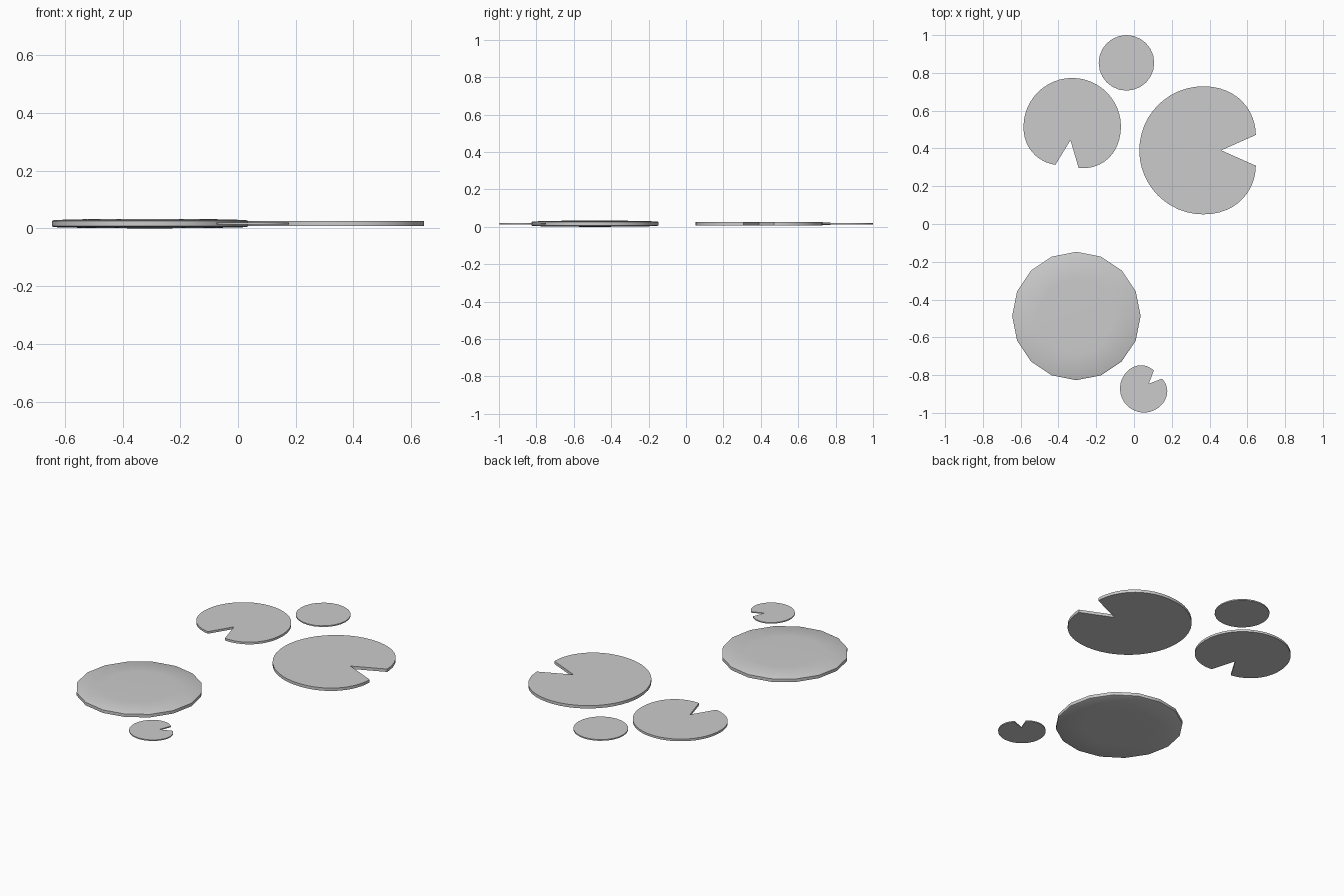
import bpy, bmesh, math
from mathutils import Vector, Matrix
from mathutils.geometry import interpolate_bezier

if "Cube" in bpy.data.objects:
    bpy.data.objects.remove(bpy.data.objects["Cube"])

MID = 0.0165  # common mid-height of all pads


def finish(name, bm):
    bmesh.ops.recalc_face_normals(bm, faces=bm.faces)
    me = bpy.data.meshes.new(name)
    bm.to_mesh(me)
    bm.free()
    ob = bpy.data.objects.new(name, me)
    bpy.context.collection.objects.link(ob)
    bpy.context.view_layer.objects.active = ob
    ob.select_set(True)
    bpy.ops.object.shade_smooth_by_angle(angle=math.radians(30))
    ob.select_set(False)


def slab(name, outline, thick):
    bm = bmesh.new()
    f = bm.faces.new([bm.verts.new((p.x, p.y, MID - thick / 2)) for p in outline])
    ext = bmesh.ops.extrude_face_region(bm, geom=[f], use_keep_orig=True)
    verts = [v for v in ext["geom"] if isinstance(v, bmesh.types.BMVert)]
    bmesh.ops.translate(bm, verts=verts, vec=(0, 0, thick))
    bmesh.ops.triangulate(bm, faces=[g for g in bm.faces if len(g.verts) > 4])
    finish(name, bm)


# notched outline on a unit circle, notch facing +x
def notched_outline():
    k = 0.552
    segs = [((0.82, 0.24), (0.82, 0.6), (0.55, 1), (0, 1)),
            ((0, 1), (-k, 1), (-1, k), (-1, 0))]
    half = []
    for s in segs:
        half += interpolate_bezier(*[Vector((*p, 0)) for p in s], 13)[:-1]
    lower = [Vector((p.x, -p.y, 0)) for p in reversed(half)]
    return half + [Vector((-1, 0, 0))] + lower + [Vector((0.28, 0, 0))]


def notched_pad(name, x, y, r, angle):
    m = Matrix.Translation((x, y, 0)) @ Matrix.Rotation(math.radians(angle), 4, 'Z') @ Matrix.Scale(r, 4)
    slab(name, [m @ p for p in notched_outline()], 0.05 * r)


notched_pad("large_notched_pad", 0.367, 0.39, 0.339, 0)
notched_pad("medium_notched_pad", -0.327, 0.515, 0.258, -97.5)
notched_pad("small_notched_pad", 0.053, -0.871, 0.127, 45)

# small plain round pad
slab("small_round_pad", [Vector((-0.04 + 0.147 * math.cos(a), 0.853 + 0.147 * math.sin(a), 0))
                         for a in (math.tau * i / 24 for i in range(24))], 0.007)

# large 16-sided pad, slightly domed on both faces
bm = bmesh.new()
rings = []
for r, z in [(0.2, -0.0158), (0.332, -0.0125), (0.34, -0.009),
             (0.34, 0.009), (0.332, 0.0125), (0.2, 0.0158)]:
    rings.append([bm.verts.new((-0.305 + r * math.cos(math.tau * i / 16),
                                -0.487 + r * math.sin(math.tau * i / 16), MID + z))
                  for i in range(16)])
for a, b in zip(rings, rings[1:]):
    for i in range(16):
        j = (i + 1) % 16
        bm.faces.new((a[i], a[j], b[j], b[i]))
for ring, z in ((rings[0], 0), (rings[-1], 2 * MID)):
    c = bm.verts.new((-0.305, -0.487, z))
    for i in range(16):
        bm.faces.new((ring[i], ring[(i + 1) % 16], c))
finish("large_round_pad", bm)
